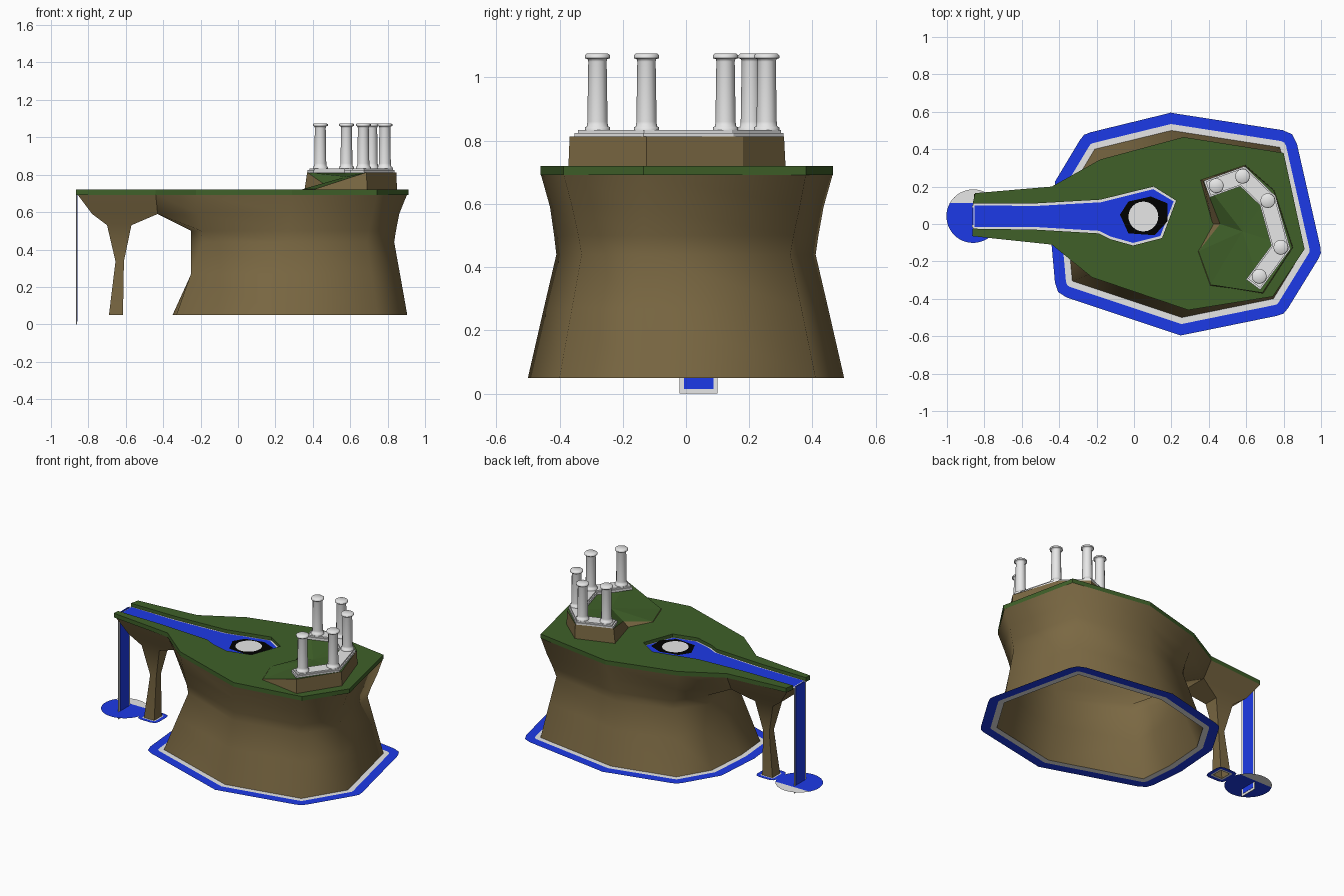
import bpy, bmesh, math
from mathutils import Vector

if "Cube" in bpy.data.objects:
    bpy.data.objects.remove(bpy.data.objects["Cube"])


def mat(name, r, g, b):
    m = bpy.data.materials.new(name)
    m.diffuse_color = (r, g, b, 1)
    m.use_nodes = True
    m.node_tree.nodes["Principled BSDF"].inputs["Base Color"].default_value = m.diffuse_color
    return m


ROCK = mat("brown rock", .195, .138, .055)
GRASS = mat("grass green", .05, .118, .022)
WATER = mat("water blue", .012, .042, .8)
FOAM = mat("foam white", .82, .82, .82)
STONE = mat("pale stone", .95, .95, .95)
DARK = mat("dark hole", 0, 0, 0)


def make(name, verts, faces, mats, index=None, smooth=None):
    me = bpy.data.meshes.new(name)
    bm = bmesh.new()
    vs = [bm.verts.new(v) for v in verts]
    for i, f in enumerate(faces):
        face = bm.faces.new([vs[k] for k in f])
        face.material_index = index[i] if index else 0
    bmesh.ops.recalc_face_normals(bm, faces=bm.faces[:])
    bmesh.ops.triangulate(bm, faces=[f for f in bm.faces if len(f.verts) > 4])
    bm.to_mesh(me)
    bm.free()
    for m in mats:
        me.materials.append(m)
    ob = bpy.data.objects.new(name, me)
    bpy.context.collection.objects.link(ob)
    if smooth:
        bpy.ops.object.select_all(action='DESELECT')
        ob.select_set(True)
        bpy.context.view_layer.objects.active = ob
        bpy.ops.object.shade_smooth_by_angle(angle=math.radians(smooth))
    return ob


def bands(n, rings):
    """Quads joining successive closed rings of n points."""
    return [(r * n + i, r * n + (i + 1) % n, (r + 1) * n + (i + 1) % n, (r + 1) * n + i)
            for r in range(rings - 1) for i in range(n)]


def at(pts, z):
    return [(x, y, z) for x, y in pts]


def loft(name, levels, material, smooth=None, cap=False):
    """levels: list of (points, z); cap closes both ends."""
    n = len(levels[0][0])
    verts = [v for p, z in levels for v in at(p, z)]
    faces = bands(n, len(levels))
    if cap:
        faces += [tuple(range(n)), tuple(range(len(verts) - n, len(verts)))]
    return make(name, verts, faces, [material], smooth=smooth)


def offset(pts, d):
    """Rounded offset of a clockwise outline, three points per corner."""
    out = []
    for i, p in enumerate(pts):
        p = Vector(p)
        a = p - Vector(pts[i - 1])
        b = Vector(pts[(i + 1) % len(pts)]) - p
        n1 = Vector((-a.y, a.x)).normalized()
        n2 = Vector((-b.y, b.x)).normalized()
        out += [tuple(p + n * d) for n in (n1, (n1 + n2).normalized() * 1.03, n2)]
    return out


def shore(name, pts, foam, width):
    rings = [offset(pts, d) for d in (-.004, foam, width)]
    n = len(rings[0])
    make(name, [v for r in rings for v in at(r, .05)], bands(n, 3), [FOAM, WATER],
         [0] * n + [1] * n)


# main cliff: hollow flared rock, clockwise loops
base = [(.2, .5), (.78, .41), (.905, -.14), (.745, -.4), (.255, -.5),
        (-.33, -.305), (-.35, -.08), (-.33, .2), (-.21, .4)]
waist = [(.22, .41), (.72, .33), (.835, -.13), (.69, -.33), (.26, -.41),
         (-.19, -.25), (-.25, -.06), (-.25, .14), (-.12, .31)]
neck = [(.25, .435), (.77, .36), (.862, -.135), (.72, -.36), (.28, -.43),
        (-.21, -.27), (-.43, -.06), (-.43, .14), (-.16, .33)]
rim = [(.265, .465), (.8, .38), (.905, -.135), (.742, -.388), (.29, -.46),
       (-.225, -.285), (-.44, -.11), (-.44, .2), (-.18, .345)]


def blend(a, b, t, west):
    """In-between loop; the two west points keep a straight wall."""
    return [(west if i in (6, 7) else p[0] + (q[0] - p[0]) * t, p[1] + (q[1] - p[1]) * t)
            for i, (p, q) in enumerate(zip(a, b))]


loft("cliff_body", [(base, .05), (blend(base, waist, .56, -.25), .27), (waist, .44),
                    (blend(waist, neck, .35, -.25), .5), (neck, .59), (rim, .697)], ROCK, 80)

# support pillar flaring into the bridge
foot = [(-.69, .08), (-.615, .08), (-.615, 0), (-.69, 0)]
loft("bridge_pillar", [
    (foot, .05),
    ([(-.655, .063), (-.61, .063), (-.61, .015), (-.655, .015)], .337),
    ([(-.7, .09), (-.57, .09), (-.57, -.01), (-.7, -.01)], .53),
    ([(-.78, .125), (-.43, .14), (-.43, -.06), (-.78, -.03)], .59),
    ([(-.855, .16), (-.44, .2), (-.44, -.11), (-.86, -.06)], .697)], ROCK, 50)

# water and foam around both feet
shore("cliff_shore", base, .034, .093)
shore("pillar_shore", foot, .01, .035)

# grass top, with the river trench cut in from the west end
river = [(-.862, -.025), (-.53, -.03), (-.19, -.05), (-.13, -.08), (-.005, -.115),
         (.15, -.075), (.225, .125), (.105, .2), (-.18, .13), (-.53, .11), (-.862, .11)]
top = rim[7:] + [(.265, .465)] + rim[1:2] + [(.912, -.135)] + rim[3:7]
outline = [(-.85, .165)] + top + [(-.865, -.065)] + river
n = len(outline)
make("grass_top", at(outline, .692) + at(outline, .72), bands(n, 2) + [tuple(range(n, 2 * n))],
     [GRASS])


# river: foam bed with narrower water on it
def shrink(pts, d):
    out = []
    for i, p in enumerate(pts):
        a = Vector(p) - Vector(pts[i - 1])
        b = Vector(pts[(i + 1) % len(pts)]) - Vector(p)
        m = (Vector((-a.y, a.x)).normalized() + Vector((-b.y, b.x)).normalized()).normalized()
        out.append(tuple(Vector(p) + m * d))
    return out


def plate(name, pts, z, material):
    make(name, at(pts, z), [tuple(range(len(pts)))], [material])


plate("river_foam", river, .698, FOAM)
plate("river_water", shrink(river, .014), .701, WATER)
hole = [(-.075, .05), (-.03, .12), (.09, .147), (.18, .11), (.18, .015), (.11, -.06), (-.03, -.05)]
plate("pond_hole", hole, .703, DARK)


def circle(x, y, r, n):
    return [(x + r * math.cos(k * math.tau / n), y + r * math.sin(k * math.tau / n))
            for k in range(n)]


plate("pond_foam", circle(.05, .04, .08, 24), .706, FOAM)


# waterfall: foam sheet with water faces on both sides
def box(name, x0, x1, y0, y1, z0, z1, material):
    loft(name, [([(x0, y0), (x1, y0), (x1, y1), (x0, y1)], z) for z in (z0, z1)],
         material, cap=True)


box("waterfall_foam", -.865, -.861, -.02, .1, 0, .7, FOAM)
box("waterfall_water", -.867, -.859, -.006, .087, .015, .703, WATER)

# splash pool: blue disc with a foam segment on the back side
pool = circle(-.86, .042, .143, 48)
plate("splash_pool", [p for p in pool if p[1] < .12], .05, WATER)
plate("splash_foam", [p for p in pool if p[1] > .11], .05, FOAM)

# hill with a grass ramp on the south-west
low = [(.355, .235), (.595, .315), (.75, .18), (.85, -.125), (.69, -.372),
       (.405, -.335), (.34, -.145), (.42, 0)]
high = [(.37, .23, .813), (.595, .31, .813), (.747, .18, .813), (.847, -.125, .813),
        (.687, -.368, .813), (.41, -.325, .723), (.345, -.145, .723), (.46, 0, .75)]
n = len(low)
mid = (.58, -.04, .79)
make("hill", at(low, .715) + high + [mid],
     bands(n, 2) + [(n + i, n + (i + 1) % n, 2 * n) for i in range(n)],
     [ROCK, GRASS], [0] * n + [1] * n)

# stepped stone plinth following the columns
cols = [(.44, .205), (.58, .255), (.715, .125), (.785, -.125), (.67, -.28)]


def strip(half, ext):
    c = [Vector(p) for p in cols]
    c[0] += (c[0] - c[1]).normalized() * ext
    c[-1] += (c[-1] - c[-2]).normalized() * ext
    left, right = [], []
    for i, p in enumerate(c):
        a = (p - c[i - 1]).normalized() if i else (c[1] - p).normalized()
        b = (c[i + 1] - p).normalized() if i < len(c) - 1 else a
        t = (a + b).normalized()
        nrm = Vector((-t.y, t.x)) * half / max(t.dot(a), .5)
        left.append(tuple(p + nrm))
        right.append(tuple(p - nrm))
    return left + right[::-1]


loft("plinth_lower", [(strip(.047, .055), z) for z in (.808, .824)], STONE, cap=True)
loft("plinth_upper", [(strip(.04, .046), z) for z in (.824, .833)], STONE, cap=True)

# columns turned from one profile
profile = [(.04, .83), (.04, .842), (.033, .846), (.032, .86), (.029, 1.05), (.031, 1.058),
           (.04, 1.061), (.04, 1.07), (.034, 1.075)]
for i, (x, y) in enumerate(cols):
    loft("column_%d" % (i + 1), [(circle(x, y, r, 12), z) for r, z in profile],
         STONE, 65, cap=True)
